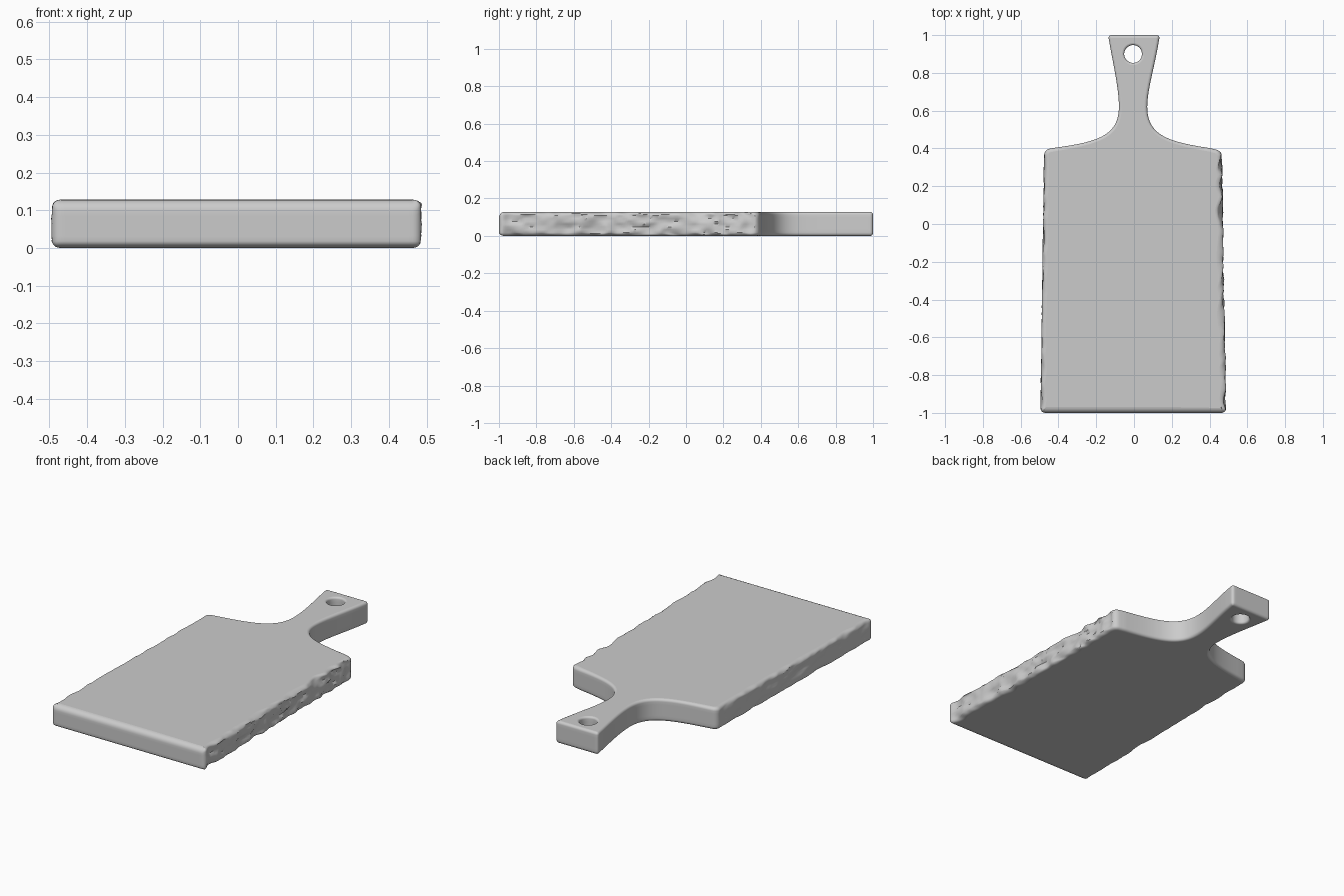
import bpy, bmesh, math
from mathutils import Vector, noise
from mathutils.geometry import interpolate_bezier

if "Cube" in bpy.data.objects:
    bpy.data.objects.remove(bpy.data.objects["Cube"])

THICK = 0.128
STEP = 0.012


def rounded(corner, before, after, radius, n=6):
    """Replace a corner by a short smooth arc."""
    c = Vector(corner)
    a = c + (Vector(before) - c).normalized() * radius
    b = c + (Vector(after) - c).normalized() * radius
    return interpolate_bezier(a, a.lerp(c, 0.56), b.lerp(c, 0.56), b, n)


def resample(points, step):
    """Evenly space points along a closed path."""
    out = []
    for a, b in zip(points, points[1:] + points[:1]):
        n = max(1, round((b - a).length / step))
        out += [a.lerp(b, i / n) for i in range(n) if (b - a).length > 1e-5]
    return out


def normals(loop):
    """Outward normals of a counter-clockwise loop."""
    result = []
    for i in range(len(loop)):
        t = loop[(i + 1) % len(loop)] - loop[i - 1]
        result.append(Vector((t.y, -t.x)).normalized())
    return result


def smoothstep(lo, hi, v):
    t = min(1, max(0, (v - lo) / (hi - lo)))
    return t * t * (3 - 2 * t)


# Board outline, counter-clockwise from the front left corner
fl, fr = (-0.495, -1.0), (0.488, -1.0)
mid_r, mid_l = (0.47, -0.2), (-0.483, -0.2)
sr, sl = (0.465, 0.388), (-0.475, 0.395)
hr, hl = (0.137, 1.0), (-0.137, 1.0)
V = Vector
outline = rounded(fl, mid_l, fr, 0.025) + rounded(fr, fl, mid_r, 0.025)
outline += [V(mid_r)] + rounded(sr, mid_r, (0.3, 0.42), 0.03)
outline += interpolate_bezier(V((0.40, 0.402)), V((0.18, 0.435)), V((0.07, 0.47)), V((0.07, 0.62)), 24)
outline += interpolate_bezier(V((0.07, 0.62)), V((0.07, 0.70)), V((0.10, 0.80)), V((0.125, 0.93)), 10)[1:]
outline += rounded(hr, (0.125, 0.93), hl, 0.018) + rounded(hl, hr, (-0.125, 0.93), 0.018)
outline += interpolate_bezier(V((-0.125, 0.93)), V((-0.10, 0.80)), V((-0.08, 0.70)), V((-0.08, 0.62)), 10)
outline += interpolate_bezier(V((-0.08, 0.62)), V((-0.08, 0.47)), V((-0.19, 0.435)), V((-0.41, 0.405)), 24)[1:]
outline += rounded(sl, (-0.3, 0.42), mid_l, 0.03) + [V(mid_l)]
outline = resample(outline, STEP)

# Hanging hole, clockwise so that its normals point into the opening
hole = [V((-0.005 + 0.047 * math.cos(a), 0.9 + 0.047 * math.sin(a)))
        for a in (-math.tau * i / 40 for i in range(40))]


def edge_profile(inset, low, high, arc=5, middle=7):
    """Inset and height pairs, from the underside to the top."""
    pts = []
    for i in range(arc):
        a = math.pi / 2 * i / arc
        pts.append((inset * (1 - math.sin(a)), low * (1 - math.cos(a))))
    for i in range(middle):
        pts.append((0, low + (THICK - low - high) * i / (middle - 1)))
    for i in range(1, arc + 1):
        a = math.pi / 2 * i / arc
        pts.append((inset * (1 - math.cos(a)), THICK - high * (1 - math.sin(a))))
    return pts


def roughness(p, n, z):
    """Hewn, chipped surface on the two long sides."""
    window = smoothstep(-1.0, -0.94, p.y) * (1 - smoothstep(0.33, 0.39, p.y))
    weight = window * smoothstep(0.6, 0.95, abs(n.x))
    q = Vector((p.y * 7, z * 22 + p.y * 3, n.x * 5))
    ridge = 1 - 2 * abs(noise.noise(q))
    fine = noise.noise(q * 2.7)
    amount = 0.014 if n.x > 0 else 0.006
    return weight * amount * (ridge + 0.5 * fine - 0.8)


def wall(bm, loop, is_hole):
    """Stack inset rings of a loop into a wall; return bottom and top edges."""
    columns = []
    for p, n in zip(loop, normals(loop)):
        front = smoothstep(0.7, 0.95, -n.y) * smoothstep(0.9, 0.99, -p.y)
        body = 1 - smoothstep(0.36, 0.44, p.y)
        inset = 0.012 if is_hole else 0.015 + 0.009 * body + 0.008 * front
        high = 0.012 if is_hole else 0.015 + 0.005 * body + 0.01 * front
        low = 0.012 if is_hole else 0.018
        column = []
        for d, z in edge_profile(inset, low, high):
            push = 0 if is_hole else roughness(p, n, z)
            q = p + n * (push - d)
            column.append(bm.verts.new((q.x, q.y, z)))
        columns.append(column)
    for a, b in zip(columns, columns[1:] + columns[:1]):
        for i in range(len(a) - 1):
            bm.faces.new((a[i], b[i], b[i + 1], a[i + 1]))
    pairs = list(zip(columns, columns[1:] + columns[:1]))
    return [[bm.edges.get((a[k], b[k])) for a, b in pairs] for k in (0, -1)]


# Board with handle and hanging hole
bm = bmesh.new()
outer = wall(bm, outline, False)
inner = wall(bm, hole, True)
for k, direction in ((0, -1), (1, 1)):
    bmesh.ops.triangle_fill(bm, use_beauty=True, edges=outer[k] + inner[k],
                            normal=(0, 0, direction))
bmesh.ops.recalc_face_normals(bm, faces=bm.faces)
mesh = bpy.data.meshes.new("cutting_board")
bm.to_mesh(mesh)
bm.free()
board = bpy.data.objects.new("cutting_board", mesh)
bpy.context.collection.objects.link(board)

# Plain grey colour
grey = bpy.data.materials.new("plain_grey")
grey.use_nodes = True
colour = (0.6, 0.6, 0.6, 1)
grey.diffuse_color = colour
grey.node_tree.nodes["Principled BSDF"].inputs["Base Color"].default_value = colour
mesh.materials.append(grey)

# Smooth edges, flat top and underside
bpy.context.view_layer.objects.active = board
board.select_set(True)
bpy.ops.object.shade_smooth_by_angle(angle=math.radians(40))
for face in mesh.polygons:
    if abs(face.normal.z) > 0.999:
        face.use_smooth = False
